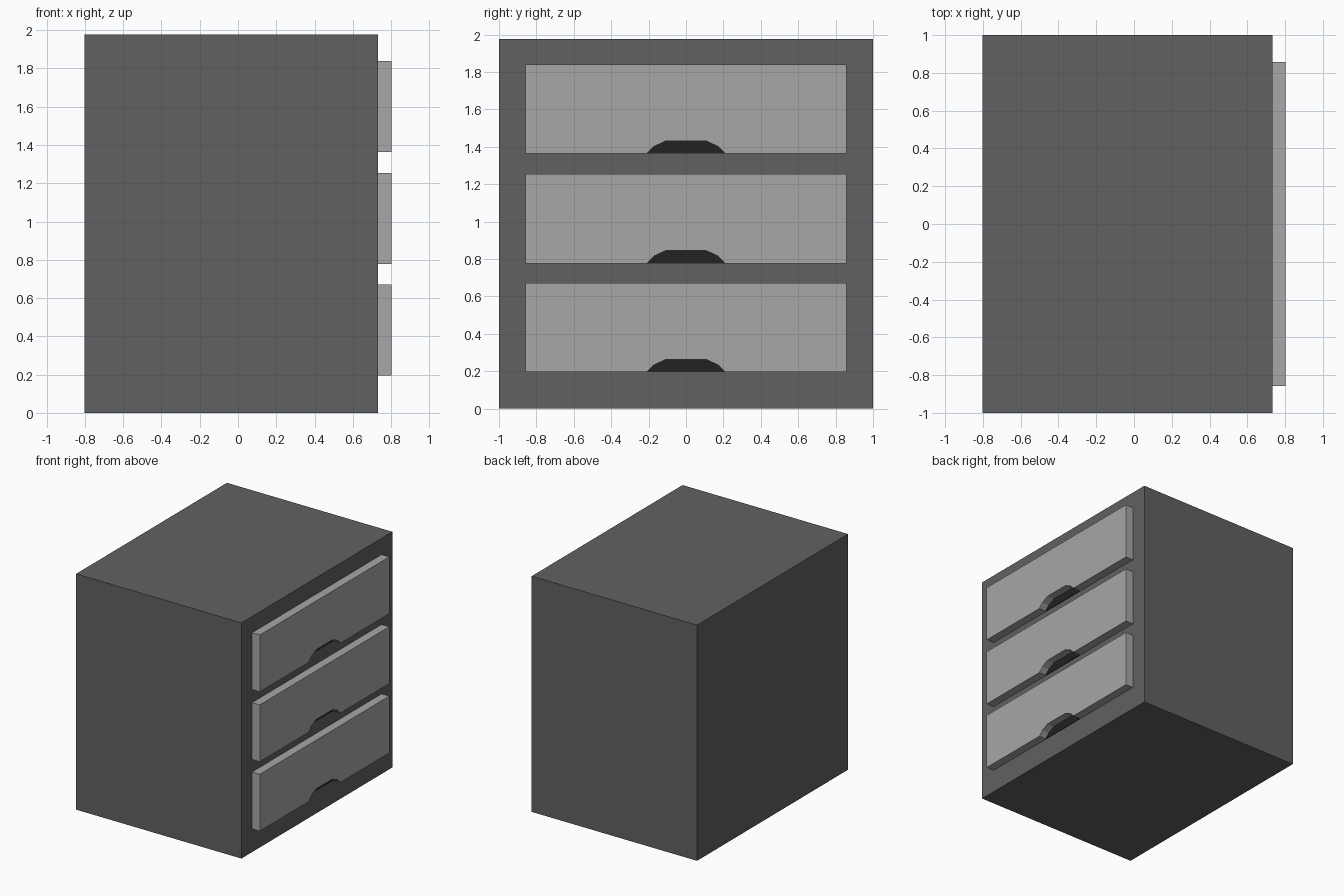
import bpy, bmesh

if "Cube" in bpy.data.objects:
    bpy.data.objects.remove(bpy.data.objects["Cube"])

BODY_BACK, BODY_FRONT, DRAWER_FRONT = -0.803, 0.732, 0.803


def material(name, v):
    m = bpy.data.materials.new(name)
    m.diffuse_color = (v, v, v, 1)
    m.use_nodes = True
    m.node_tree.nodes["Principled BSDF"].inputs["Base Color"].default_value = m.diffuse_color
    return m


dark_grey = material("dark grey", 0.120)
light_grey = material("light grey", 0.385)
black = material("near black", 0.016)


def extrude_profile(name, points, x0, x1, mat):
    """Solid from a (y, z) outline, extruded along x."""
    bm = bmesh.new()
    face = bm.faces.new([bm.verts.new((x0, y, z)) for y, z in points])
    out = bmesh.ops.extrude_face_region(bm, geom=[face])
    verts = [g for g in out["geom"] if isinstance(g, bmesh.types.BMVert)]
    bmesh.ops.translate(bm, verts=verts, vec=(x1 - x0, 0, 0))
    bmesh.ops.recalc_face_normals(bm, faces=bm.faces)
    me = bpy.data.meshes.new(name)
    bm.to_mesh(me)
    bm.free()
    me.materials.append(mat)
    ob = bpy.data.objects.new(name, me)
    bpy.context.collection.objects.link(ob)
    return ob


# cabinet box
extrude_profile("cabinet_body", [(-1, 0), (1, 0), (1, 1.977), (-1, 1.977)],
                BODY_BACK, BODY_FRONT, dark_grey)

# finger notch outline, left half mirrored to the right
half = [(-0.21, 0), (-0.172, 0.038), (-0.108, 0.068)]
notch = half + [(-y, z) for y, z in reversed(half)]

# drawer fronts with a notch in the lower edge and a dark plate behind it
W, H = 0.858, 0.477
for name, z0 in (("bottom", 0.195), ("middle", 0.777), ("top", 1.363)):
    outline = [(-W, 0)] + notch + [(W, 0), (W, H), (-W, H)]
    extrude_profile(name + "_drawer_front", [(y, z + z0) for y, z in outline],
                    BODY_FRONT, DRAWER_FRONT, light_grey)
    extrude_profile(name + "_drawer_grip", [(y, z + z0) for y, z in notch],
                    BODY_FRONT, BODY_FRONT + 0.005, black)
